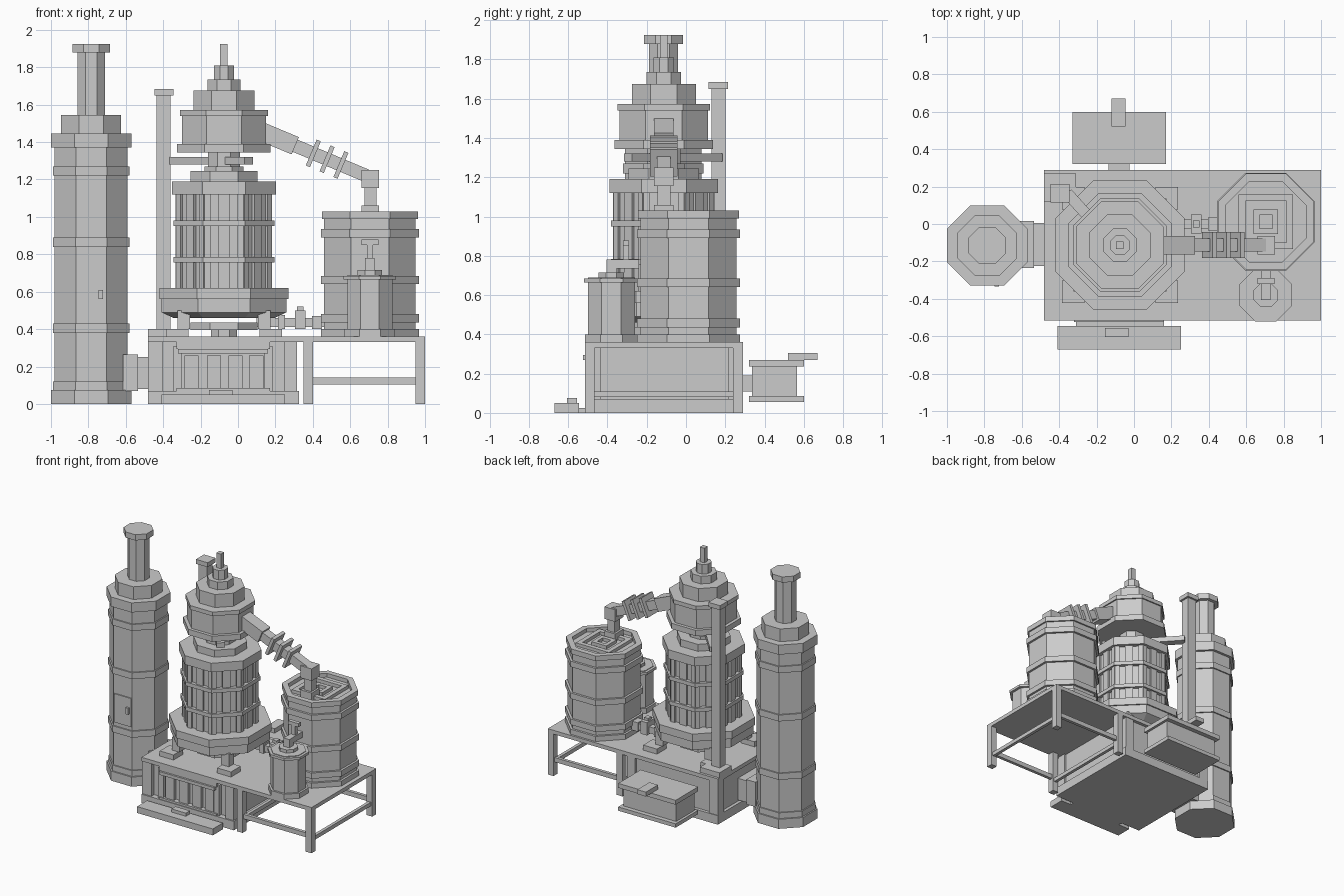
import bpy, bmesh, math
from mathutils import Matrix, Vector

cube = bpy.data.objects.get("Cube")
if cube:
    bpy.data.objects.remove(cube, do_unlink=True)

grey = bpy.data.materials.new("plain grey")
grey.use_nodes = True
COL = (0.6, 0.6, 0.6, 1)
grey.diffuse_color = COL
grey.node_tree.nodes["Principled BSDF"].inputs["Base Color"].default_value = COL


def finish(name, bm):
    bmesh.ops.recalc_face_normals(bm, faces=bm.faces)
    me = bpy.data.meshes.new(name)
    bm.to_mesh(me)
    bm.free()
    me.materials.append(grey)
    ob = bpy.data.objects.new(name, me)
    bpy.context.collection.objects.link(ob)
    return ob


def add_box(bm, x0, x1, y0, y1, z0, z1, mat=Matrix()):
    size = Matrix.Diagonal((x1 - x0, y1 - y0, z1 - z0, 1))
    mid = Matrix.Translation(((x0 + x1) / 2, (y0 + y1) / 2, (z0 + z1) / 2))
    bmesh.ops.create_cube(bm, size=1, matrix=mat @ mid @ size)


def boxes(name, *dims, mat=Matrix()):
    bm = bmesh.new()
    for d in dims:
        add_box(bm, *d, mat=mat)
    return finish(name, bm)


def add_prism(bm, cx, cy, a0, z0, a1, z1):
    """Octagonal tier; a0 and a1 are centre-to-flat distances."""
    k = 1 / math.cos(math.pi / 8)
    m = Matrix.Translation((cx, cy, (z0 + z1) / 2)) @ Matrix.Rotation(math.pi / 8, 4, 'Z')
    bmesh.ops.create_cone(bm, cap_ends=True, segments=8, radius1=a0 * k,
                          radius2=a1 * k, depth=z1 - z0, matrix=m)


def tiers(name, cx, cy, *rows):
    bm = bmesh.new()
    for a, z0, z1 in rows:
        add_prism(bm, cx, cy, a, z0, a, z1)
    return finish(name, bm)


def frame(half, wall, cx, cy, z0, z1):
    """Four boxes forming a square ring."""
    h, w = half, wall
    return [(cx - h, cx + h, cy - h, cy - h + w, z0, z1),
            (cx - h, cx + h, cy + h - w, cy + h, z0, z1),
            (cx - h, cx - h + w, cy - h + w, cy + h - w, z0, z1),
            (cx + h - w, cx + h, cy - h + w, cy + h - w, z0, z1)]


# Tall column with chimney, bands and door
CX, CY = -0.785, -0.115
tiers("column", CX, CY, (0.215, 0, 0.075), (0.204, 0.075, 0.12), (0.195, 0.12, 1.37),
      (0.205, 0.38, 0.43), (0.205, 0.84, 0.89), (0.205, 1.22, 1.27),
      (0.215, 1.37, 1.445), (0.16, 1.445, 1.545))
tiers("chimney", CX, CY, (0.073, 1.545, 1.88), (0.1, 1.88, 1.925))
boxes("column_door", (-0.855, -0.71, -0.318, -0.30, 0.46, 0.685))
boxes("door_handle", (-0.745, -0.722, -0.335, -0.315, 0.56, 0.61))
boxes("column_duct", (-0.615, -0.535, -0.235, 0.015, 0.07, 0.265),
      (-0.535, -0.45, -0.225, 0.005, 0.08, 0.25))

# Table with open frame on one side
boxes("table_top", (-0.48, 1.0, -0.515, 0.29, 0.33, 0.36))
legs = [(x, x + 0.05, y, y + 0.05, 0, 0.33) for x in (0.35, 0.95) for y in (-0.515, 0.24)]
boxes("table_legs", *legs)
boxes("table_rails", *[(0.40, 0.95, y, y + 0.025, 0.105, 0.14) for y in (-0.5, 0.25)],
      *[(x, x + 0.025, -0.465, 0.24, 0.08, 0.11) for x in (0.363, 0.963)])

# Firebox under the table, with corner posts and barred front
boxes("firebox", (-0.455, 0.30, -0.47, 0.265, 0.05, 0.33))
boxes("firebox_base", (-0.48, 0.325, -0.515, 0.29, 0, 0.07))
boxes("firebox_posts", *[(x, x + w, y, y + 0.07, 0.07, 0.33)
      for x, w in ((-0.48, 0.08), (0.245, 0.07)) for y in (-0.505, 0.215)])
boxes("grate_frame", (-0.33, 0.17, -0.51, -0.47, 0.295, 0.33),
      (-0.33, 0.17, -0.51, -0.47, 0.05, 0.085),
      (-0.345, -0.30, -0.50, -0.47, 0.07, 0.31), (0.14, 0.185, -0.50, -0.47, 0.07, 0.31))
boxes("grate_bars", *[(x, x + 0.075, -0.495, -0.47, 0.085, 0.26)
      for x in (-0.285, -0.165, -0.05, 0.06)])
boxes("grate_lintel", (-0.32, 0.16, -0.525, -0.50, 0.27, 0.295))
boxes("front_step", (-0.41, 0.25, -0.67, -0.545, 0, 0.05),
      (-0.155, -0.03, -0.605, -0.555, 0.05, 0.075), (-0.31, 0.16, -0.55, -0.51, 0, 0.025))

# Rear tank
boxes("rear_tank", (-0.31, 0.15, 0.335, 0.565, 0.085, 0.235),
      (-0.33, 0.17, 0.32, 0.6, 0.235, 0.27), (-0.33, 0.17, 0.32, 0.6, 0.055, 0.085))
boxes("rear_spout", (-0.12, -0.045, 0.52, 0.67, 0.27, 0.305))
boxes("rear_duct", (-0.135, -0.025, 0.25, 0.34, 0.11, 0.19))

# Upright pipe with foot and cap
boxes("vent_pipe", (-0.435, -0.36, 0.13, 0.2, 0.4, 1.65))
boxes("vent_foot", (-0.48, -0.31, 0.12, 0.27, 0.36, 0.4))
boxes("vent_cap", (-0.447, -0.345, 0.115, 0.215, 1.65, 1.685))
boxes("vent_brace", (-0.31, 0.31, -0.03, 0.03, 1.28, 1.32),
      mat=Matrix.Translation((-0.15, -0.065, 0)) @ Matrix.Rotation(math.radians(-48), 4, 'Z'))

# Central still: feet, bowl, body, neck, head and finial
SX, SY = -0.075, -0.113
feet = []
for sx in (-1, 1):
    for sy in (-1, 1):
        x, y = SX + sx * 0.25, SY + sy * 0.25
        feet.append((x - 0.06, x + 0.06, y - 0.06, y + 0.06, 0.36, 0.4))
        x, y = SX + sx * 0.215, SY + sy * 0.215
        feet.append((x - 0.033, x + 0.033, y - 0.033, y + 0.033, 0.4, 0.5))
boxes("still_feet", *feet)
tiers("burner", SX, SY, (0.18, 0.395, 0.435), (0.07, 0.36, 0.395))
bm = bmesh.new()
add_prism(bm, SX, SY, 0.27, 0.46, 0.335, 0.49)
add_prism(bm, SX, SY, 0.335, 0.49, 0.335, 0.56)
add_prism(bm, SX, SY, 0.345, 0.56, 0.345, 0.62)
finish("still_bowl", bm)
tiers("still_body", SX, SY, (0.242, 0.62, 1.12), (0.27, 0.755, 0.785),
      (0.27, 0.95, 0.98), (0.277, 1.12, 1.19), (0.18, 1.19, 1.245))
bm = bmesh.new()
for i in range(8):
    turn = Matrix.Translation((SX, SY, 0)) @ Matrix.Rotation(i * math.pi / 4, 4, 'Z')
    for x, w in ((-0.088, 0.016), (0, 0.029), (0.088, 0.016)):
        add_box(bm, x - w, x + w, -0.258, -0.235, 0.62, 1.12, mat=turn)
finish("still_staves", bm)
tiers("still_neck", SX, SY, (0.085, 1.245, 1.345), (0.105, 1.245, 1.27))
tiers("still_head", SX, SY, (0.25, 1.345, 1.39), (0.225, 1.39, 1.54), (0.235, 1.54, 1.572),
      (0.163, 1.572, 1.675), (0.088, 1.675, 1.735), (0.053, 1.735, 1.81))
boxes("still_finial", (SX - 0.02, SX + 0.02, SY - 0.02, SY + 0.02, 1.81, 1.925))

# Sloping condenser arm with fins, ending in an elbow
AY = -0.113
slope = Matrix.Translation((0.14, AY, 1.45)) @ Matrix.Rotation(math.radians(22.8), 4, 'Y')
boxes("arm_socket", (-0.03, 0.18, -0.05, 0.05, -0.05, 0.05), mat=slope)
boxes("arm_pipe", (0.18, 0.6, -0.035, 0.035, -0.035, 0.035), mat=slope)
boxes("arm_fins", *[(x - 0.012, x + 0.012, -0.07, 0.07, -0.075, 0.075)
      for x in (0.285, 0.365, 0.445)], mat=slope)
boxes("arm_elbow", (0.66, 0.755, AY - 0.05, AY + 0.05, 1.155, 1.25),
      (0.677, 0.74, AY - 0.033, AY + 0.033, 1.06, 1.155),
      (0.66, 0.755, AY - 0.05, AY + 0.05, 1.0, 1.06))

# Large barrel with rim and square lid rings
BX, BY = 0.705, 0.012
barrel = tiers("barrel", BX, BY, (0.245, 0.36, 1.0), (0.262, 0.36, 0.4), (0.262, 0.435, 0.48),
               (0.262, 0.64, 0.685), (0.262, 0.89, 0.935))
bm = bmesh.new()
k = 1 / math.cos(math.pi / 8)
rings = []
for a, z in ((0.257, 0.99), (0.257, 1.03), (0.215, 1.03), (0.215, 0.99)):
    rings.append([bm.verts.new((BX + a * k * math.cos((i + 0.5) * math.pi / 4),
                                BY + a * k * math.sin((i + 0.5) * math.pi / 4), z))
                  for i in range(8)])
for j in range(4):
    for i in range(8):
        p, q, n = rings[j], rings[(j + 1) % 4], (i + 1) % 8
        bm.faces.new((p[i], p[n], q[n], q[i]))
finish("barrel_rim", bm)
boxes("barrel_lid_rings", *frame(0.145, 0.035, BX, BY, 0.99, 1.025),
      *frame(0.065, 0.03, BX, BY, 0.99, 1.025))

# Small drum with bent outlet
DX, DY = 0.705, -0.38
tiers("small_drum", DX, DY, (0.12, 0.36, 0.69), (0.135, 0.36, 0.4),
      (0.14, 0.665, 0.685), (0.065, 0.685, 0.715))
boxes("drum_outlet", (DX - 0.025, DX + 0.025, DY - 0.025, DY + 0.025, 0.71, 0.78),
      (DX - 0.025, DX + 0.025, DY, -0.24, 0.735, 0.78),
      (DX - 0.016, DX + 0.016, -0.32, -0.29, 0.78, 0.85),
      (DX - 0.045, DX + 0.045, -0.32, -0.29, 0.85, 0.878))

# Valve pipe between still and barrel
boxes("valve_pipe", (0.1, 0.47, -0.025, 0.025, 0.41, 0.46),
      (0.215, 0.25, -0.04, 0.04, 0.4, 0.475), (0.395, 0.45, -0.035, 0.035, 0.4, 0.47))
boxes("valve_handle", (0.305, 0.36, -0.05, 0.05, 0.4, 0.5),
      (0.315, 0.35, -0.02, 0.02, 0.5, 0.52))
